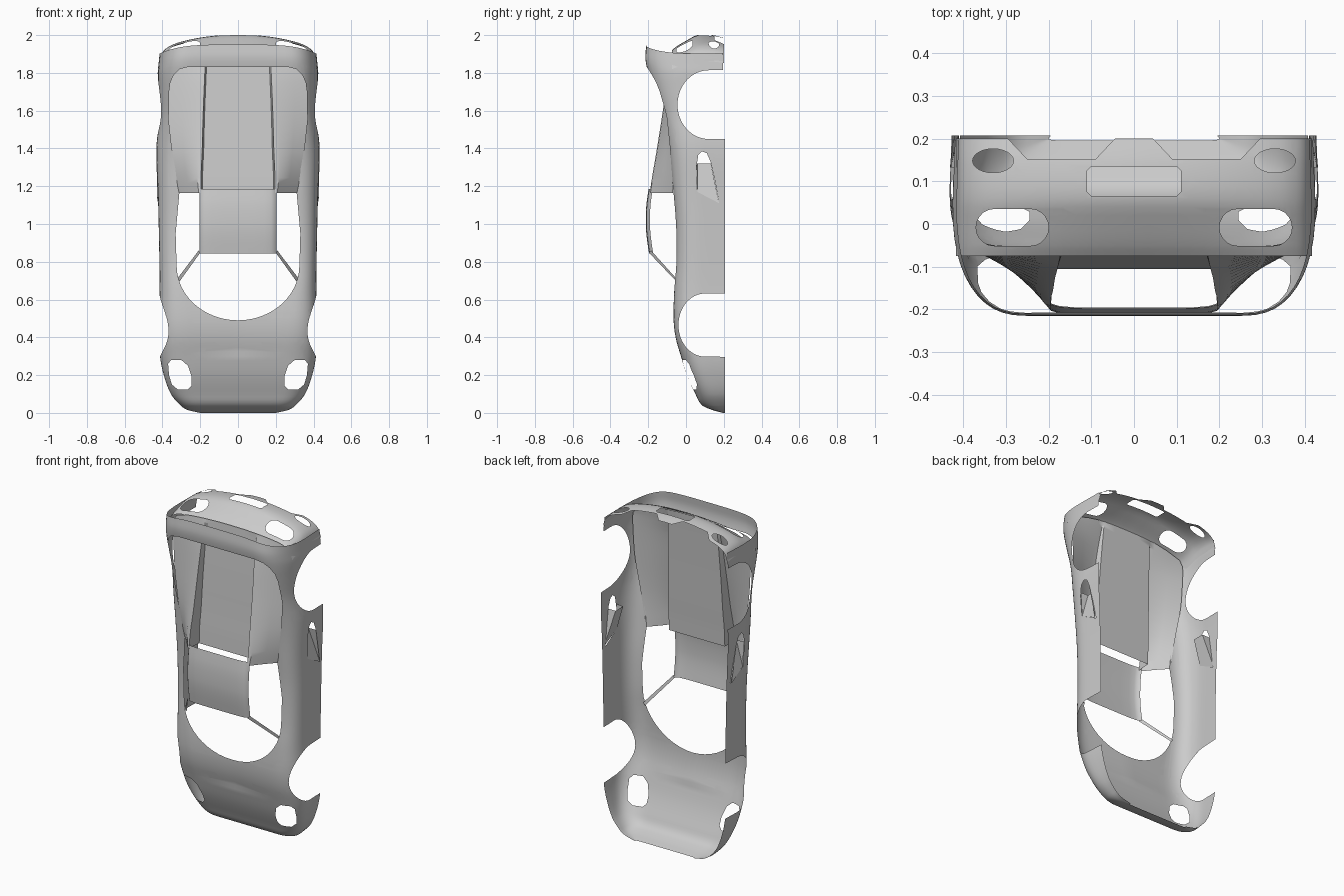
import bpy, bmesh, math
from mathutils import Vector

if "Cube" in bpy.data.objects:
    bpy.data.objects.remove(bpy.data.objects["Cube"])


def interp(table, t):
    """Smooth (cubic Hermite) lookup in rows of (key, values...)."""
    n = len(table)
    i = max(k for k in range(n - 1) if table[k][0] <= t or k == 0)
    a, b = table[i], table[i + 1]
    p, q = table[max(i - 1, 0)], table[min(i + 2, n - 1)]
    h = b[0] - a[0]
    u = (t - a[0]) / h
    out = []
    for j in range(1, len(a)):
        m0 = (b[j] - p[j]) / (b[0] - p[0]) * h
        m1 = (q[j] - a[j]) / (q[0] - a[0]) * h
        out.append((2*u**3 - 3*u*u + 1) * a[j] + (u**3 - 2*u*u + u) * m0
                   + (3*u*u - 2*u**3) * b[j] + (u**3 - u*u) * m1)
    return out


def steps(table, n):
    """Keys of a table, each span divided in n."""
    keys = [r[0] for r in table]
    return [a + (b - a) * i / n for a, b in zip(keys, keys[1:]) for i in range(n)] + [keys[-1]]


def make(name, verts, faces, angle=35):
    me = bpy.data.meshes.new(name)
    me.from_pydata(verts, [], faces)
    ob = bpy.data.objects.new(name, me)
    bpy.context.collection.objects.link(ob)
    finish(ob, angle)
    return ob


def finish(ob, angle=35):
    bpy.ops.object.select_all(action='DESELECT')
    ob.select_set(True)
    bpy.context.view_layer.objects.active = ob
    bpy.ops.object.shade_smooth_by_angle(angle=math.radians(angle))


def loft(name, half_rows, angle=35):
    """Sheet through rows of points; each row runs from the centre line to +x and is mirrored."""
    rows = [[(-x, y, z) for x, y, z in reversed(r[1:])] + list(r) for r in half_rows]
    w = len(rows[0])
    faces = [(i*w + j, i*w + j + 1, (i+1)*w + j + 1, (i+1)*w + j)
             for i in range(len(rows) - 1) for j in range(w - 1)]
    return make(name, [p for r in rows for p in r], faces, angle)


def cut(ob, poly, a, b):
    """Punch a convex polygon, given in axes a and b, through a sheet."""
    bm = bmesh.new()
    bm.from_mesh(ob.data)
    lo = [min(p[k] for p in poly) for k in (0, 1)]
    hi = [max(p[k] for p in poly) for k in (0, 1)]
    mid = [sum(p[k] for p in poly) / len(poly) for k in (0, 1)]
    faces = [f for f in bm.faces
             if all(max(v.co[ax] for v in f.verts) > lo[k] and min(v.co[ax] for v in f.verts) < hi[k]
                    for k, ax in enumerate((a, b)))]
    for p, q in zip(poly, poly[1:] + poly[:1]):
        co, no = Vector((0, 0, 0)), Vector((0, 0, 0))
        co[a], co[b] = p
        no[a], no[b] = q[1] - p[1], p[0] - q[0]
        if no[a] * (mid[0] - p[0]) + no[b] * (mid[1] - p[1]) > 0:
            no = -no
        no.normalize()
        geom = list({e for f in faces for e in f.edges} | {v for f in faces for v in f.verts}) + faces
        res = bmesh.ops.bisect_plane(bm, geom=geom, dist=1e-6, plane_co=co, plane_no=no)
        faces = [f for f in res['geom'] if isinstance(f, bmesh.types.BMFace)
                 and (f.calc_center_median() - co).dot(no) < 0]
    bmesh.ops.delete(bm, geom=faces, context='FACES')
    bm.to_mesh(ob.data)
    bm.free()


def arc(cx, cy, rx, ry, a0, a1, n):
    return [(cx + rx * math.cos(math.radians(a0 + (a1 - a0) * i / n)),
             cy + ry * math.sin(math.radians(a0 + (a1 - a0) * i / n))) for i in range(n + 1)]


def both(half):
    """Close a half outline by mirroring it in its first coordinate."""
    return half + [(-x, y) for x, y in reversed(half) if x > 1e-6]


# Outer shell: z, top y, shoulder x, half width, y of the widest point
stations = [
    (0, .195, .14, .20, .2), (.015, .14, .18, .265, .18), (.04, .085, .2, .305, .17),
    (.1, .05, .22, .355, .15), (.2, .005, .24, .393, .12), (.3, -.027, .25, .413, .1),
    (.4, -.055, .26, .418, .08), (.5, -.066, .27, .418, .07), (.65, -.062, .29, .415, .08),
    (.8, -.052, .3, .416, .08), (1.0, -.054, .3, .42, .08), (1.16, -.066, .3, .424, .08),
    (1.4, -.093, .29, .432, .08), (1.57, -.13, .28, .418, .06), (1.7, -.17, .27, .421, .05),
    (1.8, -.2, .26, .425, .05), (1.88, -.215, .25, .42, .05), (1.95, -.21, .25, .415, .05)]


def shell_row(z):
    yc, xs, xw, ym = interp(stations, z)
    yb = .207 if z < 1.5 else .195
    pts = [(xs * i / 6, yc + (.008 * (1 - i / 6) if .3 < z < .7 else 0)) for i in range(6)]
    for i in range(13):
        t = math.pi / 2 * i / 12
        pts.append((xs + (xw - xs) * math.sin(t) ** .8, ym - (ym - yc) * math.cos(t) ** .8))
    pts += [(xw - .005 * k / 3, ym + (max(yb, ym + .005) - ym) * k / 3) for k in (1, 2, 3)]
    s = min(max((z - 1.8) / .15, 0), 1)
    return [(x, y, z - .05 * s * (x / .42) ** 4) for x, y in pts]


body = loft("body_shell", [shell_row(z) for z in steps(stations, 4)])
# cockpit and rear deck openings
cut(body, both(arc(0, .78, .325, .29, -90, 0, 12) + [(.33, .95), (.31, 1.17)]), 0, 2)
cut(body, both([(.31, 1.165), (.35, 1.4), (.367, 1.55), (.365, 1.7), (.358, 1.75),
                (.34, 1.79), (.31, 1.82), (.26, 1.832)]), 0, 2)
# headlight openings
light = [(.37, .26), (.355, .28), (.30, .28), (.265, .25), (.245, .19), (.245, .145),
         (.265, .125), (.32, .125), (.35, .15), (.365, .2)]
for s in (1, -1):
    cut(body, [(s * x, z) for x, z in light], 0, 2)
# wheel arches
for cy, cz, ry, rz in ((.1, .465, .14, .167), (.12, 1.632, .165, .182)):
    cut(body, arc(cy, cz, ry, rz, 90, 270, 24) + [(.3, cz - rz - .002), (.3, cz + rz + .002)], 1, 2)
# side intakes
cut(body, [(.06, 1.17), (.055, 1.3), (.065, 1.365), (.085, 1.385), (.11, 1.375),
           (.13, 1.33), (.155, 1.22), (.175, 1.11)], 1, 2)
finish(body)

# Scoops behind the side intakes
for s, side in ((1, "right"), (-1, "left")):
    v = [(.423, .06, 1.17), (.427, .175, 1.11), (.38, .06, 1.32), (.38, .132, 1.32),
         (.428, .056, 1.32), (.431, .132, 1.32)]
    make("intake_scoop_" + side, [(s * x, y, z) for x, y, z in v],
         [(0, 1, 3, 2), (0, 2, 4), (1, 5, 3)])
    # windscreen pillars
    v = [(.2, -.196, .848), (.208, -.185, .86), (.322, -.05, .71), (.31, -.05, .695)]
    make("windscreen_pillar_" + side, [(s * x, y, z) for x, y, z in v], [(0, 1, 2, 3)])

# Roof panel
roof = [(.845, -.196), (.93, -.208), (1.0, -.213), (1.1, -.21), (1.185, -.198)]
rows = []
for z in steps(roof, 3):
    y = interp(roof, z)[0]
    rows.append([(0, y, z), (.08, y, z), (.14, y + .001, z), (.175, y + .004, z),
                 (.195, y + .01, z), (.205, y + .022, z)])
loft("roof", rows)

# Engine cover and buttresses: z, cover y, ridge y, ridge inner x, ridge outer x, edge x, edge y
deck = [(1.165, -.105, -.192, .195, .208, .312, -.068), (1.27, -.1, -.176, .195, .218, .335, -.07),
        (1.38, -.093, -.157, .19, .22, .355, -.07), (1.57, -.083, -.127, .185, .212, .385, -.06),
        (1.75, -.072, -.1, .178, .205, .395, -.055), (1.84, -.066, -.08, .174, .2, .395, -.055),
        (1.925, -.06, -.062, .17, .2, .375, -.055)]
rows = []
for z in steps(deck, 4):
    yp, yr, xi, xo, xe, ye = interp(deck, z)
    s = min(max((z - 1.84) / .085, 0), 1)
    pts = [(0, yp), (xi * .5, yp), (xi - .008, yp), (xi, yr), (xo, yr + .004),
           (xo * .5 + xe * .5, yr * .45 + ye * .55), (xe, ye)]
    rows.append([(x, y, z - .06 * s * (x / .39) ** 3) for x, y in pts])
loft("engine_cover", rows)

# Tail panel, curved in plan and in profile
plan = [(0, 2.0), (.1, 1.996), (.2, 1.984), (.28, 1.968), (.34, 1.95), (.38, 1.928),
        (.405, 1.9), (.417, 1.86)]
drop = [(-.075, .08), (-.05, .06), (0, .03), (.06, 0), (.14, 0), (.2, .015)]
tail = loft("tail_panel", [[(x, y, interp(plan, x)[0] - interp(drop, y)[0] * (1 - .5 * (x / .42) ** 2))
                            for x in steps(plan, 3)] for y in steps(drop, 3)])
plate = [(.11, .075), (.11, .125), (.1, .135)]
cut(tail, both([(.1, .065)] + plate), 0, 1)
for s in (1, -1):
    # tail light, lower lamp and diffuser notch
    lamp = (arc(.328, -.008, .042, .043, -90, 90, 10) + arc(.242, -.008, .042, .043, 90, 270, 10))
    for hole in (lamp, arc(.33, .148, .048, .028, 0, 345, 23),
                 [(.04, .205), (.09, .152), (.25, .152), (.3, .205)]):
        cut(tail, [(s * x, y) for x, y in hole], 0, 1)
finish(tail)
